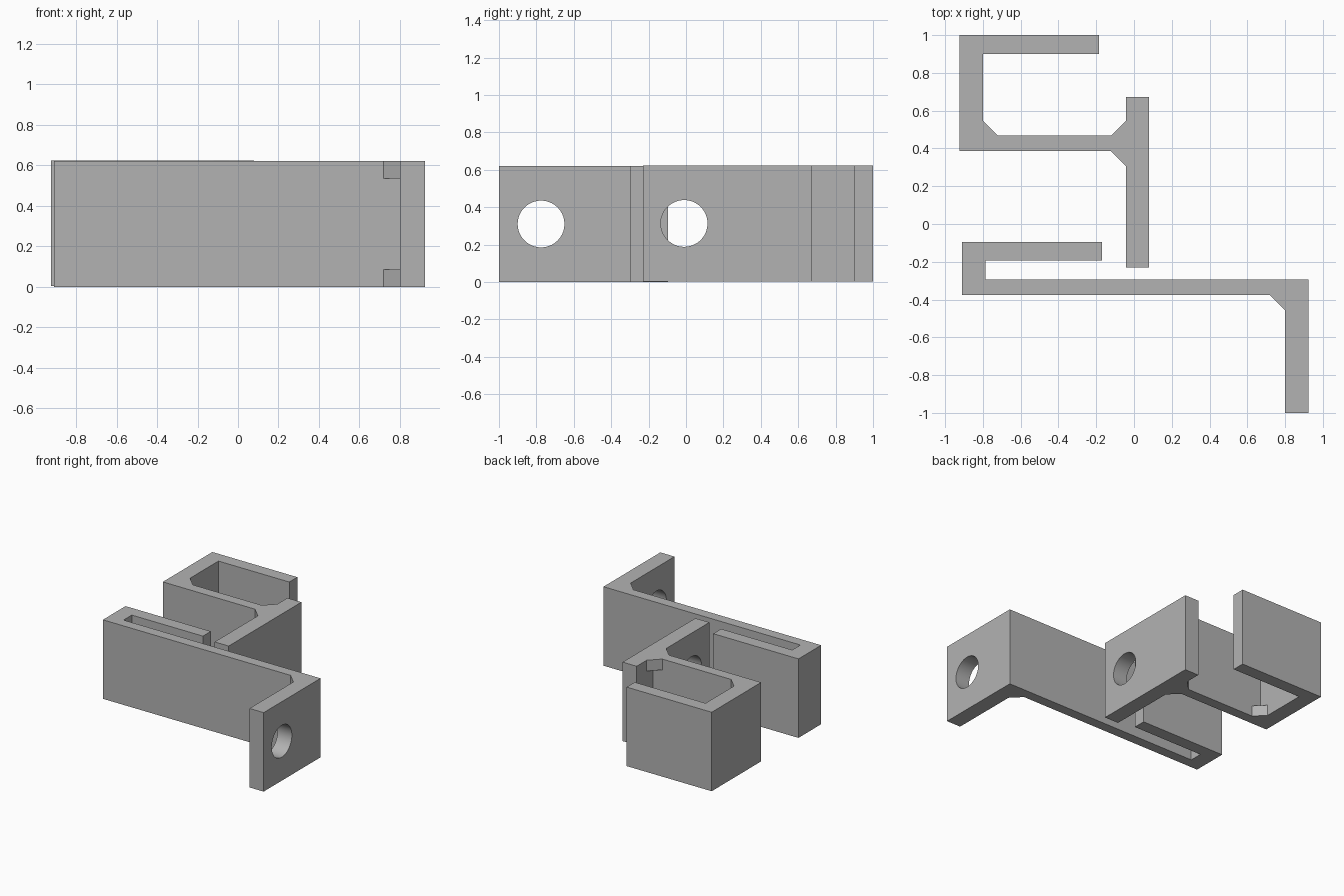
import bpy
import bmesh
from math import radians, pi

cube = bpy.data.objects.get("Cube")
if cube:
    bpy.data.objects.remove(cube, do_unlink=True)

HEIGHT = 0.62
GUSSET = 0.08

grey = bpy.data.materials.new("plain grey")
grey.use_nodes = True
COLOUR = (0.45, 0.45, 0.45, 1)
grey.diffuse_color = COLOUR
grey.node_tree.nodes["Principled BSDF"].inputs["Base Color"].default_value = COLOUR


def finish(name, bm):
    bmesh.ops.recalc_face_normals(bm, faces=bm.faces)
    mesh = bpy.data.meshes.new(name)
    bm.to_mesh(mesh)
    bm.free()
    mesh.materials.append(grey)
    obj = bpy.data.objects.new(name, mesh)
    bpy.context.scene.collection.objects.link(obj)
    return obj


def prism(name, outline, bottom, height):
    """Extrude a plan outline upwards."""
    bm = bmesh.new()
    face = bm.faces.new([bm.verts.new((x, y, bottom)) for x, y in outline])
    top = bmesh.ops.extrude_face_region(bm, geom=[face])["geom"]
    bmesh.ops.translate(bm, vec=(0, 0, height),
                        verts=[v for v in top if isinstance(v, bmesh.types.BMVert)])
    return finish(name, bm)


def combine(obj, tool, operation):
    """Apply a boolean and discard the helper."""
    tool.hide_render = True
    bpy.ops.object.select_all(action='DESELECT')
    bpy.context.view_layer.objects.active = obj
    obj.select_set(True)
    mod = obj.modifiers.new("combine", 'BOOLEAN')
    mod.object, mod.operation, mod.solver = tool, operation, 'EXACT'
    bpy.ops.object.modifier_apply(modifier=mod.name)
    bpy.data.objects.remove(tool, do_unlink=True)


def add_gussets(obj, x, y, sx, sy, base):
    """Corner triangles at the bottom and top edges, sunk into the walls."""
    g, e = GUSSET, 0.03
    local = [(g, 0), (0, g), (-e, g), (-e, -e), (g, -e)]
    outline = [(x + sx * u, y + sy * v) for u, v in local]
    for z in (base, base + HEIGHT - 0.085):
        combine(obj, prism("gusset", outline, z, 0.085), 'UNION')


def drill(obj, x, y, z):
    """Round screw hole along x."""
    bpy.ops.mesh.primitive_cylinder_add(vertices=64, radius=0.125, depth=0.4,
                                        location=(x, y, z), rotation=(0, pi / 2, 0))
    tool = bpy.context.object
    tool.data.materials.append(grey)
    combine(obj, tool, 'DIFFERENCE')


def shade(obj):
    bpy.ops.object.select_all(action='DESELECT')
    bpy.context.view_layer.objects.active = obj
    obj.select_set(True)
    bpy.ops.object.shade_smooth_by_angle(angle=radians(30))


# Front bracket: narrow clip, long arm and end plate
front = prism("front_bracket", [
    (-0.17, -0.095), (-0.91, -0.095), (-0.91, -0.376), (0.80, -0.376),
    (0.80, -1), (0.923, -1), (0.923, -0.295), (-0.787, -0.295),
    (-0.787, -0.193), (-0.17, -0.193)], 0, HEIGHT)
add_gussets(front, 0.80, -0.376, -1, -1, 0)
drill(front, 0.86, -0.775, 0.31)
shade(front)

# Back bracket: wide clip, short arm and crossing plate
LIFT = 0.003
back = prism("back_bracket", [
    (-0.185, 1), (-0.923, 1), (-0.923, 0.386), (-0.042, 0.386),
    (-0.042, -0.23), (0.08, -0.23), (0.08, 0.672), (-0.042, 0.672),
    (-0.042, 0.468), (-0.80, 0.468), (-0.80, 0.90), (-0.185, 0.90)], LIFT, HEIGHT)
add_gussets(back, -0.80, 0.468, 1, 1, LIFT)
add_gussets(back, -0.042, 0.468, -1, 1, LIFT)
add_gussets(back, -0.042, 0.386, -1, -1, LIFT)
drill(back, 0.02, -0.01, 0.313)
shade(back)
